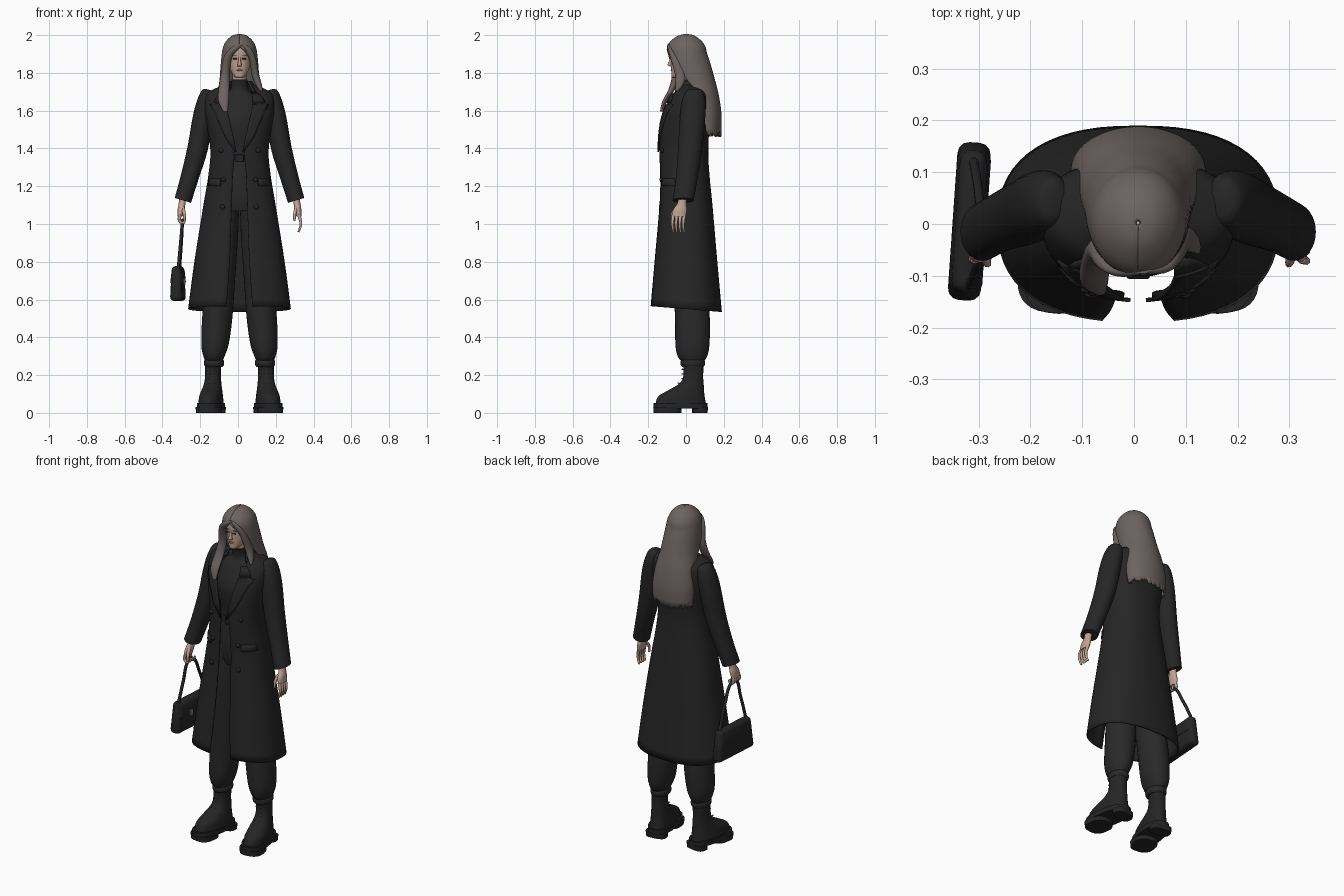
import bpy, bmesh, math, random
from mathutils import Matrix, Vector

random.seed(4)
cube = bpy.data.objects.get("Cube")
if cube:
    bpy.data.objects.remove(cube)
CX = 0.008  # body axis


def material(name, r, g, b):
    m = bpy.data.materials.new(name)
    m.use_nodes = True
    m.diffuse_color = (r, g, b, 1)
    m.node_tree.nodes["Principled BSDF"].inputs["Base Color"].default_value = (r, g, b, 1)
    return m


COAT = material("coat black", .019, .019, .019)
KNIT = material("knit black", .021, .021, .022)
CLOTH = material("trouser black", .022, .022, .022)
LEATHER = material("boot leather", .018, .018, .018)
HAIR = material("ash hair", .15, .125, .12)
SKIN = material("skin", .52, .36, .29)
LIPS = material("lips", .3, .15, .13)
DARK = material("dark eye", .05, .035, .03)
METAL = material("metal grey", .2, .2, .2)


def finish(name, bm, mat, thick=0, angle=40):
    bmesh.ops.recalc_face_normals(bm, faces=bm.faces)
    me = bpy.data.meshes.new(name)
    bm.to_mesh(me)
    bm.free()
    ob = bpy.data.objects.new(name, me)
    bpy.context.collection.objects.link(ob)
    ob.location.x = CX
    me.materials.append(mat)
    if thick:
        mod = ob.modifiers.new("thickness", "SOLIDIFY")
        mod.thickness, mod.offset = thick, 0
    bpy.ops.object.select_all(action="DESELECT")
    ob.select_set(True)
    bpy.context.view_layer.objects.active = ob
    bpy.ops.object.shade_smooth_by_angle(angle=math.radians(angle))
    return ob


def spline(rings, steps):
    """Catmull-Rom interpolation between section parameters."""
    out = []
    for i in range(len(rings) - 1):
        a, b, c, d = (rings[max(0, min(j, len(rings) - 1))] for j in range(i - 1, i + 3))
        for s in range(steps):
            t = s / steps
            out.append([q + t / 2 * (r - p + t * (2 * p - 5 * q + 4 * r - s2 + t * (3 * (q - r) + s2 - p)))
                        for p, q, r, s2 in zip(a, b, c, d)])
    return out + [list(rings[-1])]


def power(v, p):
    return math.copysign(abs(v) ** p, v)


def loft(name, mat, rings, p=1, n=32, steps=4, thick=0, slope=(0, 0), jag=0, side=1, turn=None):
    """Stack of ovals (x, y, z, half width, half depth[, front opening in degrees])."""
    bm = bmesh.new()
    rows, opened = [], len(rings[0]) == 6
    sections = spline(rings, steps)
    for k, sec in enumerate(sections):
        x, y, z, w, d = sec[:5]
        o = math.radians(max(sec[5], 0)) if opened else 0
        row = []
        for i in range(n + opened):
            a = o + (math.tau - 2 * o) * i / n
            dx, dy = w * power(math.sin(a), p), -d * power(math.cos(a), p)
            drop = jag * random.random() if k == len(sections) - 1 else 0
            row.append(bm.verts.new((side * (x + dx), y + dy, z + slope[0] * dx + slope[1] * dy - drop)))
        rows.append(row)
    for a, b in zip(rows, rows[1:]):
        for i in range(n):
            j = (i + 1) % len(a)
            bm.faces.new((a[i], a[j], b[j], b[i]))
    if not opened:
        bm.faces.new(rows[0])
        bm.faces.new(rows[-1])
    if turn:
        pivot, angle = turn
        spin = Matrix.Rotation(angle * side, 3, "Z")
        bmesh.ops.rotate(bm, verts=bm.verts, cent=(side * pivot[0], pivot[1], 0), matrix=spin)
    return finish(name, bm, mat, thick)


def box(name, mat, centre, size, bevel=0, taper=1, spin=0):
    bm = bmesh.new()
    bmesh.ops.create_cube(bm, size=1)
    for v in bm.verts:
        k = taper if v.co.z > 0 else 1
        v.co = Vector((v.co.x * size[0] * k, v.co.y * size[1] * (1 + k) / 2, v.co.z * size[2]))
    if bevel:
        bmesh.ops.bevel(bm, geom=bm.edges[:], offset=bevel, segments=3, affect="EDGES", profile=.5)
    bmesh.ops.rotate(bm, verts=bm.verts, matrix=Matrix.Rotation(spin, 3, "Z"))
    bmesh.ops.translate(bm, verts=bm.verts, vec=centre)
    return finish(name, bm, mat)


def ball(name, mat, centre, size):
    bm = bmesh.new()
    bmesh.ops.create_uvsphere(bm, u_segments=12, v_segments=8, radius=1)
    bmesh.ops.scale(bm, verts=bm.verts, vec=size)
    bmesh.ops.translate(bm, verts=bm.verts, vec=centre)
    return finish(name, bm, mat, angle=60)


def tube(name, mat, points, radius, tip=1, side=1):
    cu = bpy.data.curves.new(name, "CURVE")
    cu.dimensions, cu.bevel_depth, cu.bevel_resolution, cu.use_fill_caps = "3D", radius, 2, True
    cu.resolution_u = 6
    sp = cu.splines.new("BEZIER")
    sp.bezier_points.add(len(points) - 1)
    for i, (b, q) in enumerate(zip(sp.bezier_points, points)):
        b.co = (side * q[0], q[1], q[2])
        b.handle_left_type = b.handle_right_type = "AUTO"
        b.radius = 1 + (tip - 1) * i / (len(points) - 1)
    cu.materials.append(mat)
    ob = bpy.data.objects.new(name, cu)
    bpy.context.collection.objects.link(ob)
    ob.location.x = CX


# Coat body: open at the front, flaring to the hem
P = .82
coat = [(0, .035, 1.735, .065, .06, 50), (0, .03, 1.712, .13, .075, 32), (0, .022, 1.68, .175, .095, 27),
        (0, .005, 1.6, .182, .118, 20), (0, -.008, 1.5, .165, .126, 13), (0, -.012, 1.38, .15, .126, 7),
        (0, -.006, 1.25, .162, .128, 9), (0, 0, 1.1, .187, .137, 9), (0, 0, .8, .235, .163, 9),
        (0, 0, .55, .268, .186, 11)]
loft("coat_body", COAT, coat, p=P, n=56, thick=.008, slope=(0, -.08))
sections = spline(coat, 8)


def coat_y(x, z):
    _, cy, _, w, d, _ = min(sections, key=lambda s: abs(s[2] - z))
    s = min(.99, abs(x) / w) ** (1 / P)
    return cy - d * math.sqrt(1 - s * s) ** P


def panel(name, mat, rows, side, lift=.009, thick=.008):
    """Cloth panel lying on the coat front, rows of (z, inner x, outer x)."""
    bm = bmesh.new()
    grid = []
    for z, a, b in rows:
        xs = [a + (b - a) * i / 4 for i in range(5)]
        grid.append([bm.verts.new((side * x, coat_y(x, z) - lift, z)) for x in xs])
    for r, s in zip(grid, grid[1:]):
        for i in range(4):
            bm.faces.new((r[i], r[i + 1], s[i + 1], s[i]))
    return finish(name, bm, mat, thick)


# Coat collar
loft("coat_collar", COAT, [(0, .03, 1.755, .06, .055, 48), (0, .03, 1.735, .074, .066, 46),
                           (0, .026, 1.70, .1, .088, 44)], n=32, thick=.01)

for side, word in ((1, "left"), (-1, "right")):
    # Coat details and sleeve
    panel(word + "_lapel", COAT, [(1.38, .015, .022), (1.46, .032, .075), (1.54, .05, .11), (1.6, .064, .138),
                                  (1.632, .07, .155), (1.634, .07, .115)], side)
    panel(word + "_upper_lapel", COAT, [(1.64, .07, .135), (1.665, .07, .125), (1.69, .065, .1)], side, .012)
    panel(word + "_pocket_flap", COAT, [(1.2, .1, .165), (1.215, .1, .162), (1.24, .1, .158)], side, .008)
    for bx, bz in ((.098, 1.39), (.085, 1.235), (.09, 1.09)):
        ball(word + "_coat_button", COAT, (side * bx, coat_y(bx, bz) - .009, bz), (.013, .008, .013))
    loft(word + "_sleeve", COAT, [(.16, .045, 1.71, .02, .03), (.165, .044, 1.695, .036, .048),
                                  (.178, .04, 1.64, .047, .063), (.196, .034, 1.55, .052, .067),
                                  (.222, .022, 1.4, .052, .064), (.263, .005, 1.25, .046, .058),
                                  (.3, -.015, 1.125, .043, .056)], slope=(.3, 0), side=side)
    # Trouser leg and gathered cuff
    loft(word + "_trouser_leg", CLOTH, [(.072, .005, 1.14, .07, .085), (.085, .01, .95, .078, .092),
                                        (.102, .022, .7, .078, .09), (.118, .034, .5, .08, .092),
                                        (.13, .034, .36, .072, .09), (.135, .034, .3, .056, .078),
                                        (.135, .035, .275, .046, .06)], side=side)
    loft(word + "_trouser_cuff", CLOTH, [(.135, .036, .285, .044, .056), (.135, .036, .275, .053, .064),
                                         (.135, .036, .255, .053, .064), (.135, .036, .243, .044, .056)], side=side)
    # Chunky boot
    turn = ((.14, .04), math.radians(9))
    loft(word + "_boot", LEATHER, [(.14, .04, .26, .043, .053), (.14, .038, .19, .042, .053),
                                   (.14, .026, .15, .046, .068), (.14, -.004, .115, .054, .1),
                                   (.14, -.026, .085, .06, .126), (.14, -.028, .04, .064, .136)],
         p=.9, side=side, turn=turn)
    loft(word + "_boot_sole", LEATHER, [(.14, -.03, .052, .07, .144), (.14, -.03, .024, .07, .144)],
         p=.8, steps=1, side=side, turn=turn)
    loft(word + "_boot_tread", LEATHER, [(.14, -.1, .03, .069, .074), (.14, -.1, 0, .067, .072)],
         p=.75, steps=1, side=side, turn=turn)
    loft(word + "_boot_heel", LEATHER, [(.14, .074, .03, .062, .04), (.14, .074, 0, .06, .038)],
         p=.65, steps=1, side=side, turn=turn)
    for i in range(6):
        z = .11 + i * .024
        y = -.082 + .064 * min(1, i / 3)
        for dx in (-.014, .014):
            ball(word + "_boot_eyelet", METAL, (side * (.15 - .008 * i / 5 + dx), y, z), (.004, .005, .004))
    # Hand
    loft(word + "_hand", SKIN, [(.3, -.018, 1.15, .019, .024), (.304, -.022, 1.11, .018, .024),
                                (.31, -.032, 1.075, .018, .037), (.315, -.038, 1.04, .014, .037)],
         n=20, side=side)
    for i in range(4):
        y = -.067 + .019 * i
        reach = [(.315, y, 1.045), (.324, y - .004, 1.01), (.322, y - .004, .985), (.312, y, .958)]
        if side < 0:
            reach = [(.315, y, 1.045), (.318, y, 1.02), (.3, y, 1.005), (.288, y, 1.025)]
        tube(word + "_finger", SKIN, reach, .0095, .6, side)
    tube(word + "_thumb", SKIN, [(.3, -.05, 1.085), (.292, -.074, 1.05), (.291, -.076, 1.015)], .0105, .6, side)
    # Eye and brow
    box(word + "_eye", DARK, (side * .024, -.0795, 1.875), (.021, .006, .007), .002)
    box(word + "_brow", DARK, (side * .025, -.081, 1.893), (.026, .005, .003))

# Knit top with roll neck, and high trouser waist
loft("knit_top", KNIT, [(0, 0, 1.765, .043, .044), (0, .008, 1.745, .045, .046), (0, .016, 1.705, .052, .052),
                        (0, .012, 1.66, .105, .07), (0, -.002, 1.56, .128, .097), (0, -.004, 1.48, .12, .095),
                        (0, 0, 1.38, .108, .082), (0, 0, 1.3, .11, .082)])
loft("trouser_waist", CLOTH, [(0, 0, 1.34, .11, .086), (0, 0, 1.24, .122, .094), (0, .005, 1.14, .14, .096),
                              (0, .005, 1.07, .13, .08)])
loft("belt", LEATHER, [(0, 0, 1.365, .113, .092), (0, 0, 1.33, .115, .094)], steps=1)
box("belt_buckle", LEATHER, (0, -.098, 1.347), (.045, .016, .04), .005)

# Head and face
loft("head", SKIN, [(0, -.052, 1.772, .012, .014), (0, -.046, 1.78, .026, .03), (0, -.032, 1.8, .041, .045),
                    (0, -.018, 1.83, .054, .061), (0, -.008, 1.87, .061, .072), (0, -.004, 1.91, .063, .08),
                    (0, 0, 1.95, .056, .075), (0, 0, 1.98, .03, .04)])
loft("neck", SKIN, [(0, 0, 1.82, .036, .038), (0, .006, 1.73, .036, .038)], steps=1)
loft("nose", SKIN, [(0, -.078, 1.882, .006, .006), (0, -.082, 1.862, .007, .009),
                    (0, -.084, 1.842, .011, .013), (0, -.078, 1.834, .009, .008)], n=12)
ball("mouth", LIPS, (0, -.074, 1.815), (.016, .007, .006))

# Long hair: shell, then locks framing the face
loft("long_hair", HAIR, [(0, .002, 2, .004, .004, 0), (0, .002, 1.992, .036, .04, 0), (0, .001, 1.965, .066, .077, 0),
                         (0, .002, 1.935, .081, .096, 4), (0, .006, 1.9, .088, .1, 32), (0, .018, 1.84, .094, .108, 52),
                         (0, .045, 1.76, .1, .103, 70), (0, .08, 1.68, .112, .088, 82),
                         (0, .1, 1.58, .124, .082, 86), (0, .108, 1.49, .122, .073, 88)],
     n=64, thick=.012, jag=.03)
loft("right_hair_lock", HAIR, [(.01, -.088, 1.955, .012, .008), (-.03, -.09, 1.925, .024, .012),
                               (-.062, -.07, 1.88, .022, .02), (-.075, -.05, 1.8, .024, .024),
                               (-.082, -.072, 1.72, .028, .018), (-.085, -.112, 1.65, .027, .013),
                               (-.074, -.13, 1.595, .012, .008)], n=16)
loft("left_hair_lock", HAIR, [(.01, -.088, 1.955, .012, .008), (.042, -.084, 1.925, .022, .012),
                              (.07, -.058, 1.87, .018, .022), (.084, -.03, 1.79, .02, .028),
                              (.102, -.035, 1.735, .017, .02), (.115, -.05, 1.705, .006, .008)], n=16)

# Handbag hanging from the right hand
tilt = math.radians(-4)
box("bag_body", LEATHER, (-.326, .005, .685), (.066, .31, .185), .022, .75, tilt)
box("bag_flap", LEATHER, (-.325, .005, .725), (.068, .275, .09), .015, .75, tilt)
box("bag_clasp", METAL, (-.292, -.04, .695), (.008, .03, .035), .002, 1, tilt)
tube("bag_handle", LEATHER, [(-.325, -.12, .76), (-.312, -.088, .9), (-.302, -.05, 1.015), (-.302, -.02, 1.015),
                             (-.308, .06, .9), (-.318, .125, .76)], .009)
